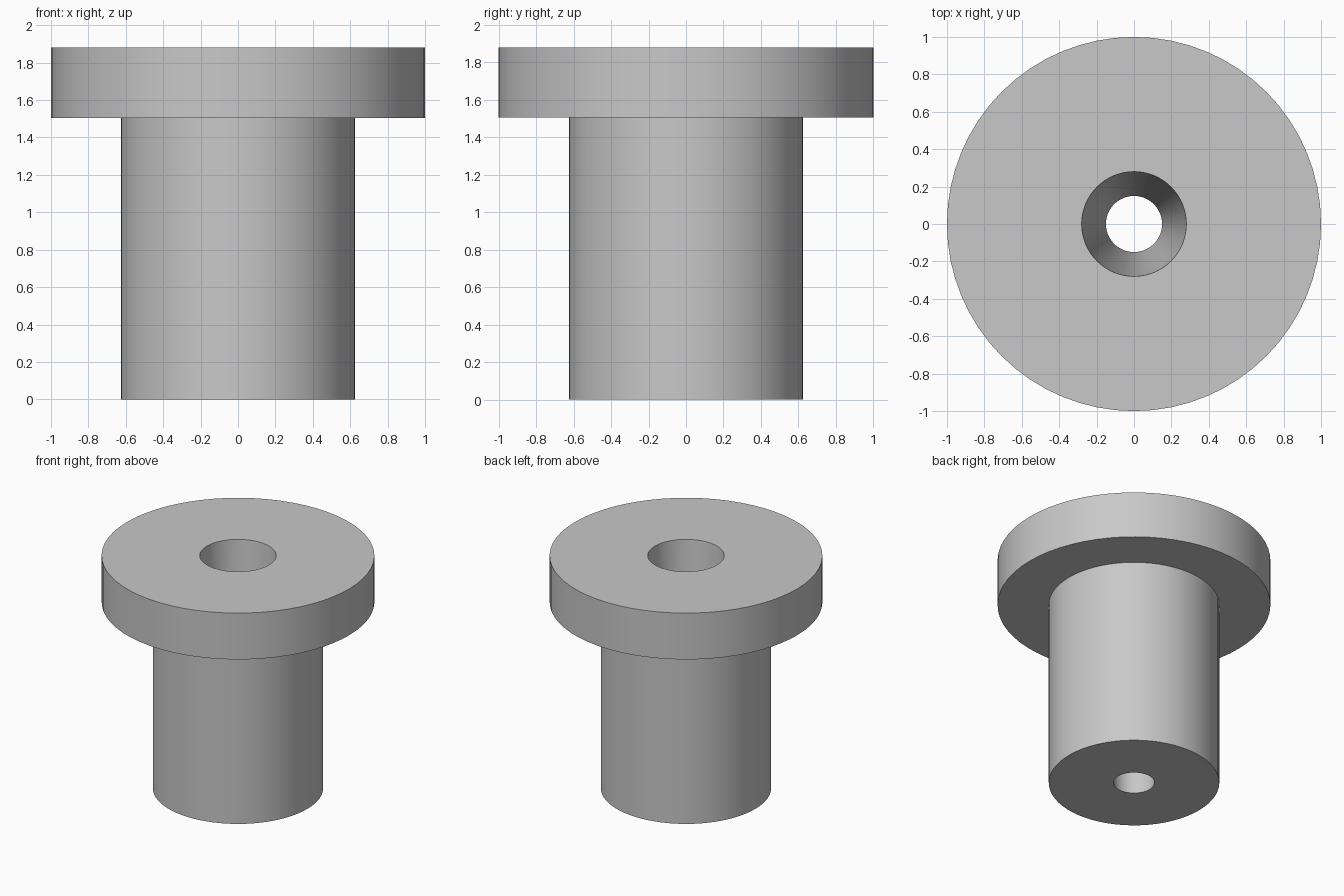
import bpy
import bmesh
from math import cos, sin, tau, radians

cube = bpy.data.objects.get("Cube")
if cube:
    bpy.data.objects.remove(cube, do_unlink=True)

SIDES = 64

# Plain grey material
grey = bpy.data.materials.new("plain_grey")
grey.use_nodes = True
color = (0.58, 0.58, 0.58, 1)
grey.diffuse_color = color
grey.node_tree.nodes["Principled BSDF"].inputs["Base Color"].default_value = color


def lathe(name, profile):
    """Turn a closed (radius, height) profile around the z axis."""
    bm = bmesh.new()
    rings = [[bm.verts.new((r * cos(tau * i / SIDES), r * sin(tau * i / SIDES), z))
              for i in range(SIDES)] for r, z in profile]
    for a, b in zip(rings, rings[1:] + rings[:1]):
        for i in range(SIDES):
            j = (i + 1) % SIDES
            bm.faces.new((a[i], a[j], b[j], b[i]))
    bmesh.ops.recalc_face_normals(bm, faces=bm.faces)
    mesh = bpy.data.meshes.new(name)
    bm.to_mesh(mesh)
    bm.free()
    mesh.materials.append(grey)
    obj = bpy.data.objects.new(name, mesh)
    bpy.context.collection.objects.link(obj)
    return obj


# Flanged bushing: shaft, flange and tapered through-hole
bushing = lathe("flanged_bushing", [
    (0.15, 0), (0.625, 0),          # underside
    (0.625, 1.505), (1, 1.505),     # shaft wall and flange shoulder
    (1, 1.88), (0.28, 1.88),        # flange rim and top, closing down the bore
])

bpy.ops.object.select_all(action="DESELECT")
bushing.select_set(True)
bpy.context.view_layer.objects.active = bushing
bpy.ops.object.shade_smooth_by_angle(angle=radians(30))
